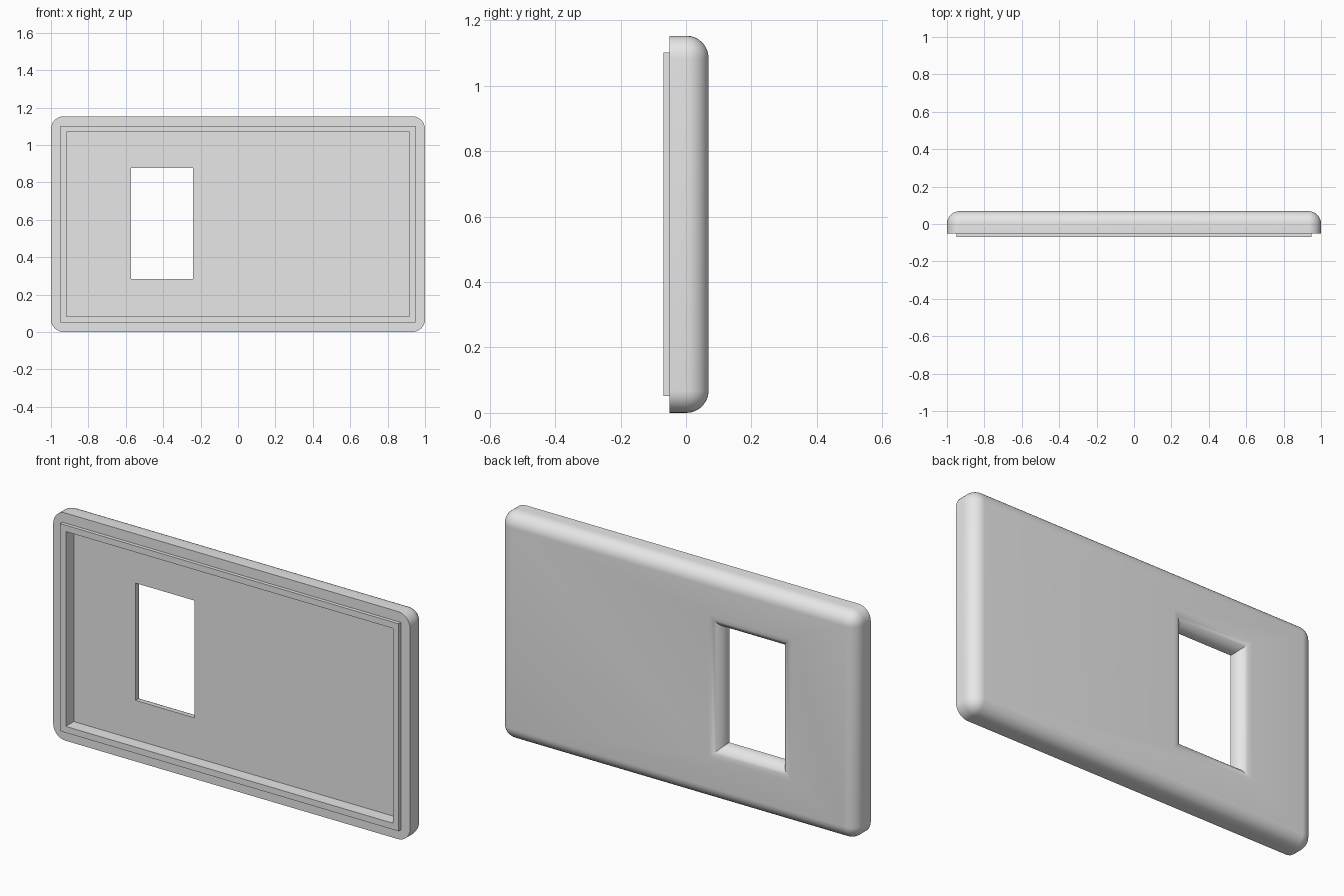
import bpy
import bmesh
import math

cube = bpy.data.objects.get("Cube")
if cube:
    bpy.data.objects.remove(cube)

# Overall dimensions
WIDTH, HEIGHT = 2.0, 1.153
FRONT, RIM, FLOOR, BACK = -0.069, -0.051, -0.005, 0.069
FILLET, HOLE_FILLET = 0.068, 0.065
LIP_OUT, LIP_IN = 0.051, 0.083
HOLE = (-0.571, -0.24, 0.283, 0.877)
STEPS = 8            # segments in each quarter round
QUARTER = math.pi / 2

grey = bpy.data.materials.new("light_grey")
grey.use_nodes = True
grey.diffuse_color = (0.8, 0.8, 0.8, 1)
grey.node_tree.nodes["Principled BSDF"].inputs["Base Color"].default_value = (0.8, 0.8, 0.8, 1)

bm = bmesh.new()


def ring(inset, y, radius=0.0):
    """Outline of the plate, inset, with STEPS + 1 points per corner."""
    x, low, high = WIDTH / 2 - inset - radius, inset + radius, HEIGHT - inset - radius
    corners = [(x, high), (-x, high), (-x, low), (x, low)]
    return [bm.verts.new((cx + radius * math.cos((q + i / STEPS) * QUARTER), y,
                          cz + radius * math.sin((q + i / STEPS) * QUARTER)))
            for q, (cx, cz) in enumerate(corners) for i in range(STEPS + 1)]


def square(x0, x1, z0, z1, y, grow=0.0):
    """Sharp rectangle, in the same corner order as ring."""
    x0, x1, z0, z1 = x0 - grow, x1 + grow, z0 - grow, z1 + grow
    return [bm.verts.new((x, y, z)) for x, z in ((x1, z1), (x0, z1), (x0, z0), (x1, z0))]


def frame(inset, y, grow=0.0):
    return square(inset - WIDTH / 2, WIDTH / 2 - inset, inset, HEIGHT - inset, y, grow)


def bridge(rings):
    for a, b in zip(rings, rings[1:]):
        for i in range(len(a)):
            j = (i + 1) % len(a)
            bm.faces.new((a[i], a[j], b[j], b[i]))


def rim_faces(outer, inner):
    """Join a rounded outline to a sharp rectangle."""
    n = STEPS + 1
    for q in range(4):
        fan = outer[q * n:(q + 1) * n]
        for a, b in zip(fan, fan[1:]):
            bm.faces.new((a, b, inner[q]))
        bm.faces.new((fan[-1], outer[(q + 1) * n % len(outer)],
                      inner[(q + 1) % 4], inner[q]))


# Outer wall and rounded back edge
sides = [ring(0, RIM, FILLET)]
for i in range(STEPS):
    a = i / STEPS * QUARTER
    sides.append(ring(FILLET * (1 - math.cos(a)), BACK - FILLET * (1 - math.sin(a)),
                      FILLET * math.cos(a)))
bridge(sides)
back_edge = frame(FILLET, BACK)
rim_faces(sides[-1], back_edge)

# Window opening: short straight wall, then flared round to the back
opening = [square(*HOLE, FLOOR)]
for i in range(STEPS + 1):
    a = i / STEPS * QUARTER
    opening.append(square(*HOLE, BACK - HOLE_FILLET * (1 - math.sin(a)),
                          HOLE_FILLET * (1 - math.cos(a))))
bridge(opening)
bridge([opening[-1], back_edge])

# Front rim, raised lip and recessed floor
lip = [frame(LIP_OUT, RIM), frame(LIP_OUT, FRONT), frame(LIP_IN, FRONT), frame(LIP_IN, FLOOR)]
rim_faces(sides[0], lip[0])
bridge(lip + [opening[0]])

bmesh.ops.remove_doubles(bm, verts=bm.verts, dist=0.00001)
bmesh.ops.recalc_face_normals(bm, faces=bm.faces)
mesh = bpy.data.meshes.new("cover_plate")
bm.to_mesh(mesh)
bm.free()
mesh.materials.append(grey)
plate = bpy.data.objects.new("cover_plate", mesh)
bpy.context.collection.objects.link(plate)

# Smooth rounds, crisp corners
bpy.ops.object.select_all(action='DESELECT')
plate.select_set(True)
bpy.context.view_layer.objects.active = plate
bpy.ops.object.shade_smooth_by_angle(angle=math.radians(30))
